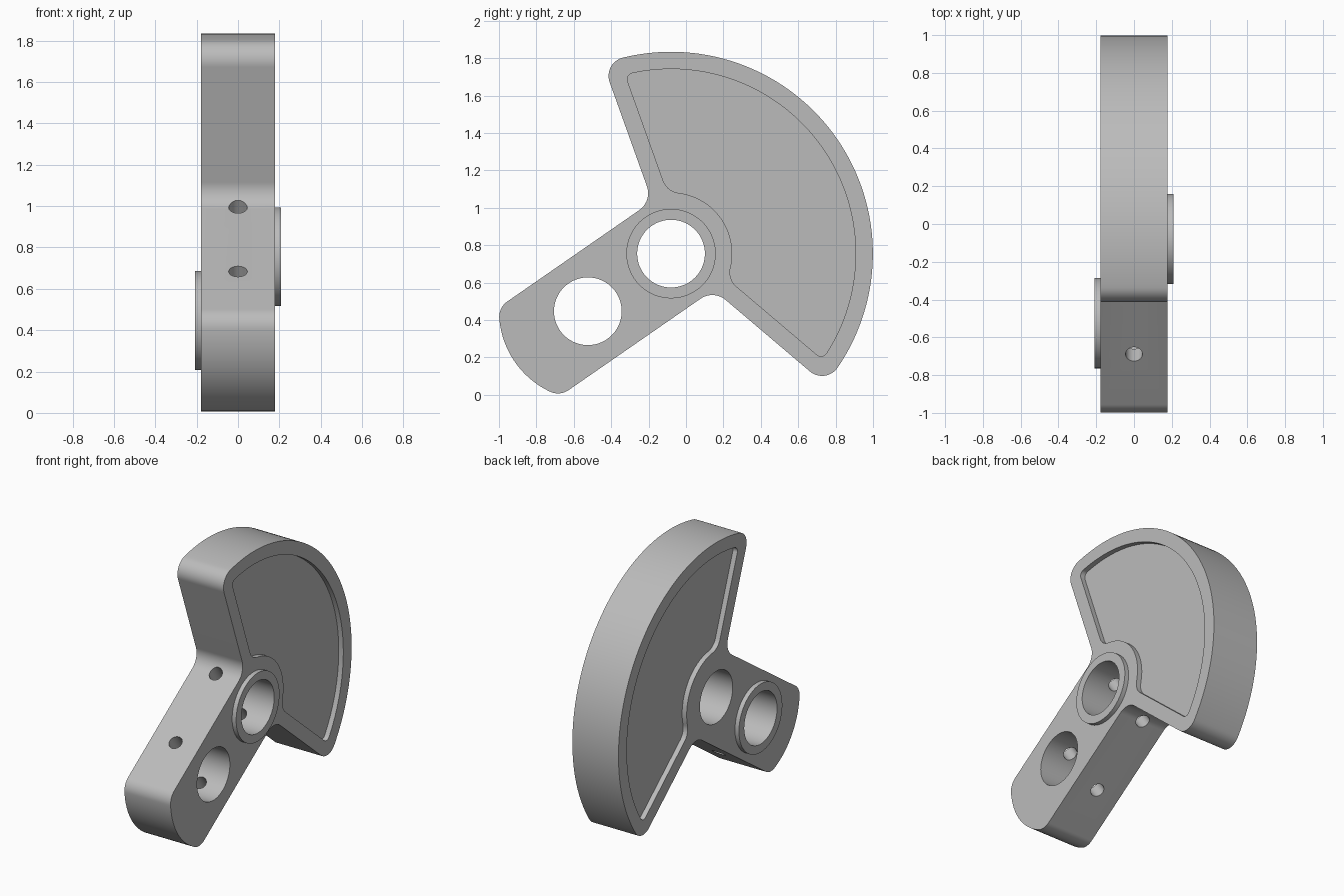
import bpy, bmesh
from math import sin, cos, asin, atan2, sqrt, radians, pi
from mathutils import Vector

if "Cube" in bpy.data.objects:
    bpy.data.objects.remove(bpy.data.objects["Cube"])

# Main dimensions; profiles use (u, v), u running from the main bore to the weight
CENTRE_Y, CENTRE_Z = -0.08, 0.755
TILT = radians(34.7)
HALF_THICK = 0.178
BOSS_TOP = 0.209
POCKET_DEPTH = 0.035
THROW = 0.541
BORE, BOSS, PIN = 0.181, 0.239, 0.045
ARM_HALF, ARM_END = 0.288, 0.475
WEIGHT_R = 1.079
SPREAD = radians(75)
RIM = 0.092

steel = bpy.data.materials.new("grey steel")
steel.use_nodes = True
grey = (0.5, 0.5, 0.5, 1)
steel.diffuse_color = grey
steel.node_tree.nodes["Principled BSDF"].inputs["Base Color"].default_value = grey


def place(x, u, v):
    return Vector((x, CENTRE_Y + u * cos(TILT) - v * sin(TILT),
                   CENTRE_Z + u * sin(TILT) + v * cos(TILT)))


def arc(u, v, r, start, end, n=12):
    return [(u + r * cos(start + (end - start) * i / n),
             v + r * sin(start + (end - start) * i / n)) for i in range(n + 1)]


def mirrored(half):
    """Close a half outline that starts and ends on the v = 0 axis."""
    return half + [(u, -v) for u, v in reversed(half[1:-1])]


def finish(name, bm):
    bmesh.ops.remove_doubles(bm, verts=bm.verts, dist=1e-5)
    bmesh.ops.recalc_face_normals(bm, faces=bm.faces)
    mesh = bpy.data.meshes.new(name)
    bm.to_mesh(mesh)
    bm.free()
    mesh.materials.append(steel)
    obj = bpy.data.objects.new(name, mesh)
    bpy.context.scene.collection.objects.link(obj)
    return obj


def prism(name, outline, x0, x1):
    bm = bmesh.new()
    base = bm.faces.new([bm.verts.new(place(x0, u, v)) for u, v in outline])
    top = bmesh.ops.extrude_face_region(bm, geom=[base])["geom"]
    moved = [g for g in top if isinstance(g, bmesh.types.BMVert)]
    bmesh.ops.translate(bm, verts=moved, vec=(x1 - x0, 0, 0))
    return finish(name, bm)


def ring(name, u, x0, x1):
    """Flat raised collar around a bore."""
    bm = bmesh.new()
    section = [(BORE, x0), (BOSS, x0), (BOSS, x1), (BORE, x1)]
    loops = [[bm.verts.new(place(x, a, b)) for a, b in arc(u, 0, r, 0, 2 * pi, 96)[:-1]]
             for r, x in section]
    for k in range(4):
        a, b = loops[k], loops[(k + 1) % 4]
        for i in range(96):
            j = (i + 1) % 96
            bm.faces.new((a[i], a[j], b[j], b[i]))
    return finish(name, bm)


def pin_cutter(u):
    """Narrow cylinder crossing the arm through a bore axis."""
    bm = bmesh.new()
    ends = []
    for v in (-0.5, 0.5):
        ends.append([bm.verts.new(place(x, u + d, v))
                     for x, d in arc(0, 0, PIN, 0, 2 * pi, 32)[:-1]])
        bm.faces.new(ends[-1])
    for i in range(32):
        j = (i + 1) % 32
        bm.faces.new((ends[0][i], ends[0][j], ends[1][j], ends[1][i]))
    return finish("pin_cutter", bm)


def body_outline():
    # weight arc and its rounded outer corner
    f = 0.1
    a = SPREAD - asin(f / (WEIGHT_R - f))
    half = arc(0, 0, WEIGHT_R, 0, a, 64)
    half += arc((WEIGHT_R - f) * cos(a), (WEIGHT_R - f) * sin(a), f, a, SPREAD + pi / 2)[1:]
    # hollow fillet where the weight meets the arm
    f = 0.11
    t = (ARM_HALF + f * (1 - cos(SPREAD))) / sin(SPREAD)
    half += arc(t * cos(SPREAD) - f * sin(SPREAD), ARM_HALF + f, f, SPREAD - pi / 2, -pi / 2)
    # rounded arm corner and curved arm end
    f = 0.1
    du, dv = -sqrt((ARM_END - f) ** 2 - (ARM_HALF - f) ** 2), ARM_HALF - f
    a = atan2(dv, du)
    half += arc(du - THROW, dv, f, pi / 2, a)
    half += arc(-THROW, 0, ARM_END, a, pi, 20)[1:]
    return mirrored(half)


def pocket_outline():
    outer, inner, f, k = WEIGHT_R - RIM, 0.327, 0.035, 0.1
    a = SPREAD - asin((RIM + f) / (outer - f))
    b = SPREAD - asin((RIM + k) / (inner + k))
    half = arc(0, 0, outer, 0, a, 64)
    half += arc((outer - f) * cos(a), (outer - f) * sin(a), f, a, SPREAD + pi / 2)[1:]
    half += arc((inner + k) * cos(b), (inner + k) * sin(b), k, SPREAD + pi / 2, b + pi)
    half += arc(0, 0, inner, b, 0, 20)[1:]
    return mirrored(half)


# Crank web with bores, pin holes and a shallow pocket on each side
web = prism("crank_web", body_outline(), -HALF_THICK, HALF_THICK)
cutters = []
for u in (0, -THROW):
    cutters.append(prism("bore_cutter", arc(u, 0, BORE, 0, 2 * pi, 96)[:-1], -0.4, 0.4))
    cutters.append(pin_cutter(u))
for side in (-1, 1):
    cutters.append(prism("pocket_cutter", pocket_outline(),
                         side * (HALF_THICK - POCKET_DEPTH), side * 0.3))
for cutter in cutters:
    cutter.hide_render = True
    mod = web.modifiers.new("cut", "BOOLEAN")
    mod.operation, mod.solver, mod.object = "DIFFERENCE", "EXACT", cutter

# Bake the cuts and drop the cutters
bpy.context.view_layer.update()
baked = bpy.data.meshes.new_from_object(
    web.evaluated_get(bpy.context.evaluated_depsgraph_get()))
web.modifiers.clear()
web.data = baked
for cutter in cutters:
    bpy.data.objects.remove(cutter)

# Raised collars, one on each side
parts = [web,
         ring("main_bore_collar", 0, HALF_THICK, BOSS_TOP),
         ring("crank_pin_collar", -THROW, -HALF_THICK, -BOSS_TOP)]

bpy.ops.object.select_all(action="DESELECT")
for part in parts:
    part.select_set(True)
bpy.context.view_layer.objects.active = web
bpy.ops.object.shade_smooth_by_angle(angle=radians(30))
